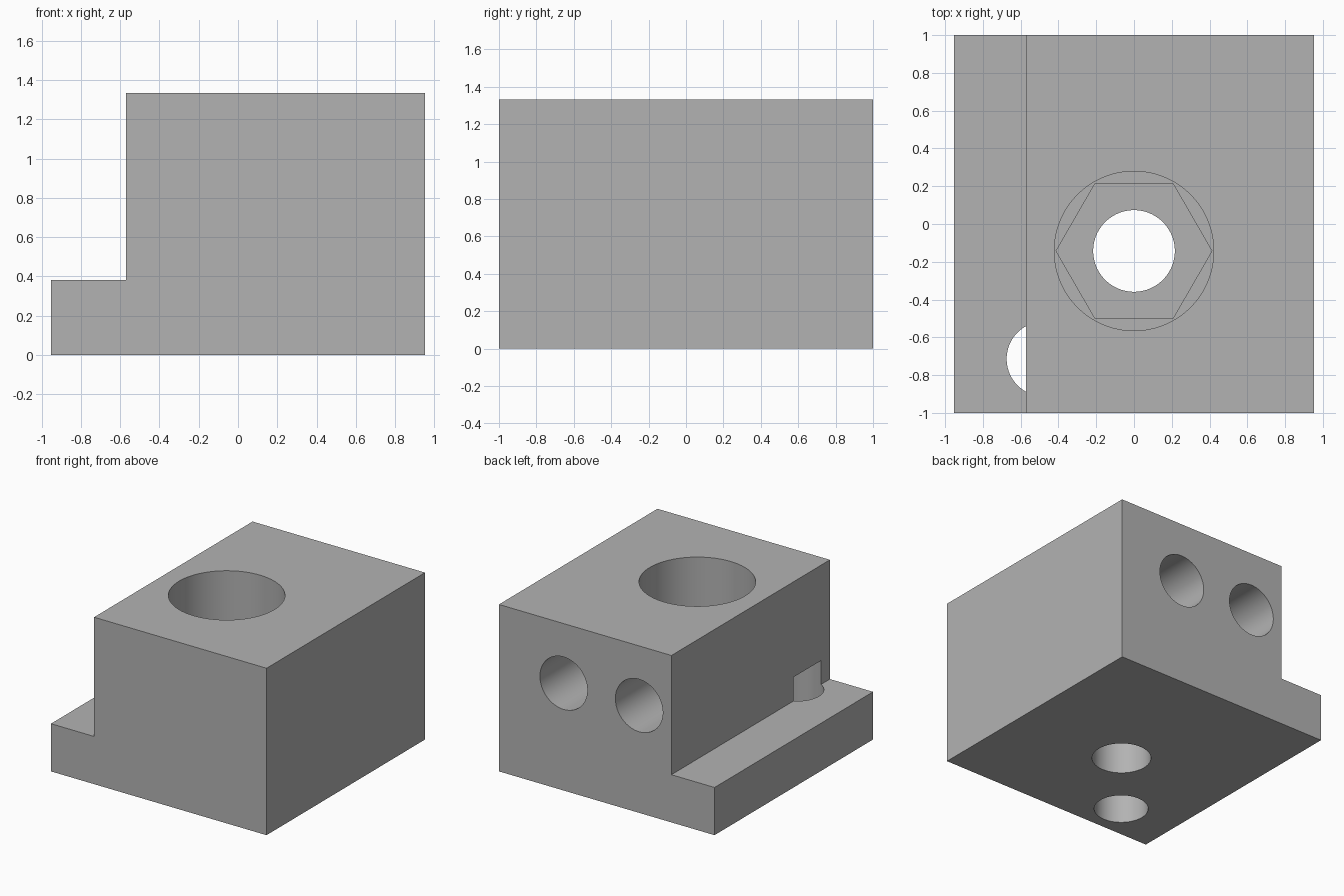
import bpy
import bmesh
from math import pi, radians
from mathutils import Matrix, Vector

default = bpy.data.objects.get("Cube")
if default:
    bpy.data.objects.remove(default, do_unlink=True)

grey = bpy.data.materials.new("plain grey")
grey.use_nodes = True
colour = (0.45, 0.45, 0.45, 1)
grey.diffuse_color = colour
grey.node_tree.nodes["Principled BSDF"].inputs["Base Color"].default_value = colour

U = 2 / 21  # one design unit; the block is 21 units long


def add_object(name, bm):
    bmesh.ops.recalc_face_normals(bm, faces=bm.faces[:])
    mesh = bpy.data.meshes.new(name)
    bm.to_mesh(mesh)
    bm.free()
    mesh.materials.append(grey)
    obj = bpy.data.objects.new(name, mesh)
    bpy.context.collection.objects.link(obj)
    return obj


def cut_hole(body, name, start, end, radius, sides=96, turn=0):
    """Cut a straight prism or cylinder between two points, in units."""
    start, end = Vector(start) * U, Vector(end) * U
    axis = end - start
    matrix = (Matrix.Translation((start + end) / 2)
              @ axis.to_track_quat('Z', 'Y').to_matrix().to_4x4()
              @ Matrix.Rotation(turn, 4, 'Z'))
    bm = bmesh.new()
    bmesh.ops.create_cone(bm, cap_ends=True, segments=sides, radius1=radius * U,
                          radius2=radius * U, depth=axis.length, matrix=matrix)
    cutter = add_object(name + "_cutter", bm)
    cutter.hide_render = True
    mod = body.modifiers.new(name, 'BOOLEAN')
    mod.operation = 'DIFFERENCE'
    mod.solver = 'EXACT'
    mod.object = cutter
    bpy.context.view_layer.objects.active = body
    bpy.ops.object.modifier_apply(modifier=mod.name)
    bpy.data.objects.remove(cutter, do_unlink=True)


# Stepped block: L-shaped profile extruded from front to back
profile = [(-10, 0), (10, 0), (10, 14), (-6, 14), (-6, 4), (-10, 4)]
bm = bmesh.new()
face = bm.faces.new([bm.verts.new((x * U, -1, z * U)) for x, z in profile])
extruded = bmesh.ops.extrude_face_region(bm, geom=[face])
bmesh.ops.translate(bm, vec=(0, 2, 0),
                    verts=[v for v in extruded["geom"] if isinstance(v, bmesh.types.BMVert)])
block = add_object("stepped_block", bm)

# Main bore: wide counterbore, hexagonal nut pocket, through hole
bore_y = -1.5
cut_hole(block, "counterbore", (0, bore_y, 7), (0, bore_y, 15), 4.43)
cut_hole(block, "nut_pocket", (0, bore_y, 4), (0, bore_y, 8), 4.33, sides=6, turn=pi / 2)
cut_hole(block, "through_hole", (0, bore_y, -1), (0, bore_y, 5), 2.27)

# Blind hole from below, breaking out through the step
cut_hole(block, "lower_hole", (-5, -7.5, -1), (-5, -7.5, 6), 2.08)

# Two blind holes in the back face
for side, x in (("left", 4), ("right", -3)):
    cut_hole(block, side + "_back_hole", (x, 4.5, 9), (x, 11.5, 9), 2.2)

bpy.ops.object.select_all(action='DESELECT')
block.select_set(True)
bpy.context.view_layer.objects.active = block
bpy.ops.object.shade_smooth_by_angle(angle=radians(30))
